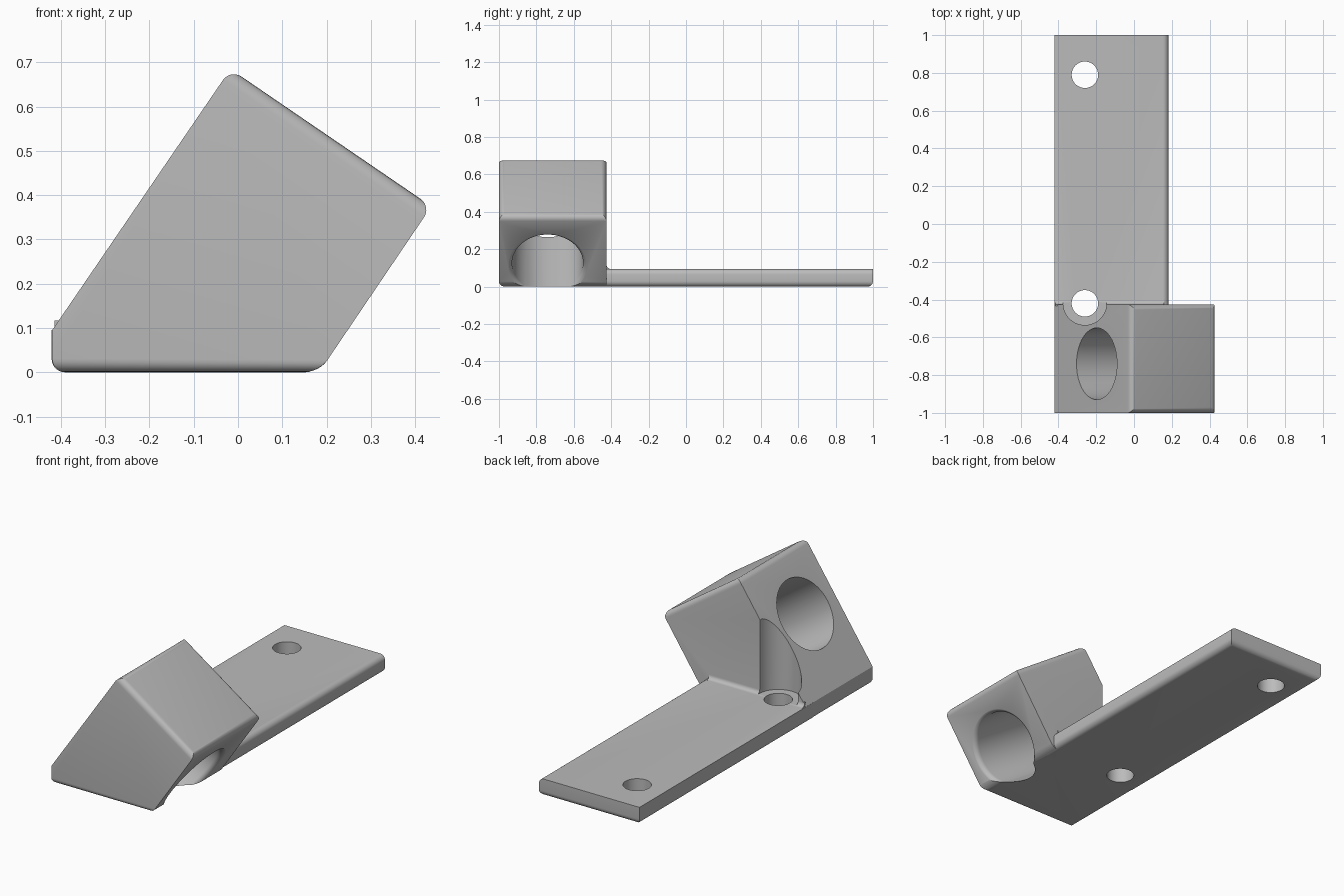
import bpy, bmesh, math
from mathutils import Vector

old = bpy.data.objects.get("Cube")
if old:
    bpy.data.objects.remove(old, do_unlink=True)

grey = bpy.data.materials.new("plain grey")
grey.use_nodes = True
COLOUR = (0.5, 0.5, 0.5, 1)
grey.diffuse_color = COLOUR
grey.node_tree.nodes["Principled BSDF"].inputs["Base Color"].default_value = COLOUR


def make_object(name, bm):
    bmesh.ops.recalc_face_normals(bm, faces=bm.faces[:])
    mesh = bpy.data.meshes.new(name)
    bm.to_mesh(mesh)
    bm.free()
    mesh.materials.append(grey)
    obj = bpy.data.objects.new(name, mesh)
    bpy.context.collection.objects.link(obj)
    return obj


def prism(name, rings, rounded=None, radius=0.03):
    """Skin two matching loops of points; round the edges picked by a rule."""
    bm = bmesh.new()
    a, b = [[bm.verts.new(p) for p in ring] for ring in rings]
    bm.faces.new(a)
    bm.faces.new(b)
    for i in range(len(a)):
        j = (i + 1) % len(a)
        bm.faces.new((a[i], a[j], b[j], b[i]))
    bmesh.ops.recalc_face_normals(bm, faces=bm.faces[:])
    if rounded:
        edges = [e for e in bm.edges if rounded(e.verts[0].co, e.verts[1].co)]
        bmesh.ops.bevel(bm, geom=edges, offset=radius, segments=6, profile=0.5,
                        affect='EDGES', clamp_overlap=True)
    return make_object(name, bm)


def extrude_y(profile, y0, y1):
    return [[(x, y, z) for x, z in profile] for y in (y0, y1)]


def lathe(name, profile, origin, axis, sides=64):
    """Turned solid from (radius, distance along axis) pairs."""
    turn = Vector(axis).to_track_quat('Z', 'Y')
    bm = bmesh.new()
    rings = []
    for r, t in profile:
        angles = [math.tau * i / sides for i in range(sides)]
        rings.append([bm.verts.new(Vector(origin) + turn @ Vector(
            (r * math.cos(k), r * math.sin(k), t))) for k in angles])
    for a, b in zip(rings, rings[1:]):
        for i in range(sides):
            j = (i + 1) % sides
            bm.faces.new((a[i], a[j], b[j], b[i]))
    bm.faces.new(rings[0])
    bm.faces.new(rings[-1])
    return make_object(name, bm)


def combine(target, tool, operation):
    mod = target.modifiers.new(tool.name, 'BOOLEAN')
    mod.operation = operation
    mod.solver = 'EXACT'
    mod.object = tool
    bpy.context.view_layer.objects.active = target
    bpy.ops.object.modifier_apply(modifier=mod.name)
    bpy.data.objects.remove(tool, do_unlink=True)


# Tilted block, rounded around its base and its upper right face
FRONT, BACK, THICK = -1.0, -0.425, 0.095
outline = [(-0.42, 0.001), (0.184, 0.001), (0.437, 0.375), (-0.017, 0.685), (-0.42, THICK)]


def block_rule(p, q):
    base = max(p.z, q.z) < 0.05 and min(p.y, q.y) < BACK - 0.1
    return base or min(p.z, q.z) > 0.3


bracket = prism("angled_bracket", extrude_y(outline, FRONT, BACK), block_rule)

# Flat mounting plate, sharp along its top left and top far edges
LEFT, RIGHT, END = -0.421, 0.183, 1.0
section = [(LEFT, 0), (RIGHT, 0), (RIGHT, THICK), (LEFT, THICK)]


def plate_rule(p, q):
    lengthwise = abs(p.y - q.y) > 0.5
    low = max(p.z, q.z) < 0.01
    far = min(p.y, q.y) > 0.9
    return (low and (lengthwise or far)) or (lengthwise and p.x > 0)


plate = prism("mounting_plate", extrude_y(section, BACK - 0.08, END), plate_rule)
combine(bracket, plate, 'UNION')

# Small concave fillet where the plate meets the block
R = 0.022
arc = [(BACK + R - R * math.sin(a), THICK + R - R * math.cos(a))
       for a in (math.pi / 2 * i / 6 for i in range(7))]
cove = [(BACK - 0.01, THICK - 0.01), (BACK + R, THICK - 0.01)] + arc
cove += [(BACK - 0.01, THICK + R)]
fillet = prism("root_fillet", [[(x, y, z) for y, z in cove] for x in (-0.415, 0.158)])
combine(bracket, fillet, 'UNION')

# Large bore through the block, flared at the lower mouth
tilt = math.radians(55.75)
axis = (math.sin(tilt), 0, -math.cos(tilt))
FLARE, BORE, DEPTH = 0.03, 0.19, 0.553
steps = [math.pi / 2 * i / 6 for i in range(7)]
flare = [(BORE + FLARE * (1 - math.cos(a)), DEPTH - FLARE + FLARE * math.sin(a)) for a in steps]
bore_profile = [(BORE, -0.2)] + flare + [(BORE + FLARE, DEPTH + 0.15)]
bore = lathe("bore_cutter", bore_profile, (-0.197, -0.74, 0.421), axis)
combine(bracket, bore, 'DIFFERENCE')

# Screw clearance pocket in the block, then both screw holes
SCREW_X, NEAR_Y, FAR_Y = -0.26, -0.42, 0.79
pocket = lathe("pocket_cutter", [(0.115, THICK + 0.001), (0.115, 0.9)],
               (SCREW_X, NEAR_Y, 0), (0, 0, 1))
combine(bracket, pocket, 'DIFFERENCE')
for y in (NEAR_Y, FAR_Y):
    hole = lathe("screw_cutter", [(0.07, -0.1), (0.07, 0.3)], (SCREW_X, y, 0), (0, 0, 1))
    combine(bracket, hole, 'DIFFERENCE')

# Smooth the curved surfaces and keep the hard edges
bpy.ops.object.select_all(action='DESELECT')
bracket.select_set(True)
bpy.context.view_layer.objects.active = bracket
bpy.ops.object.shade_smooth_by_angle(angle=math.radians(25))
